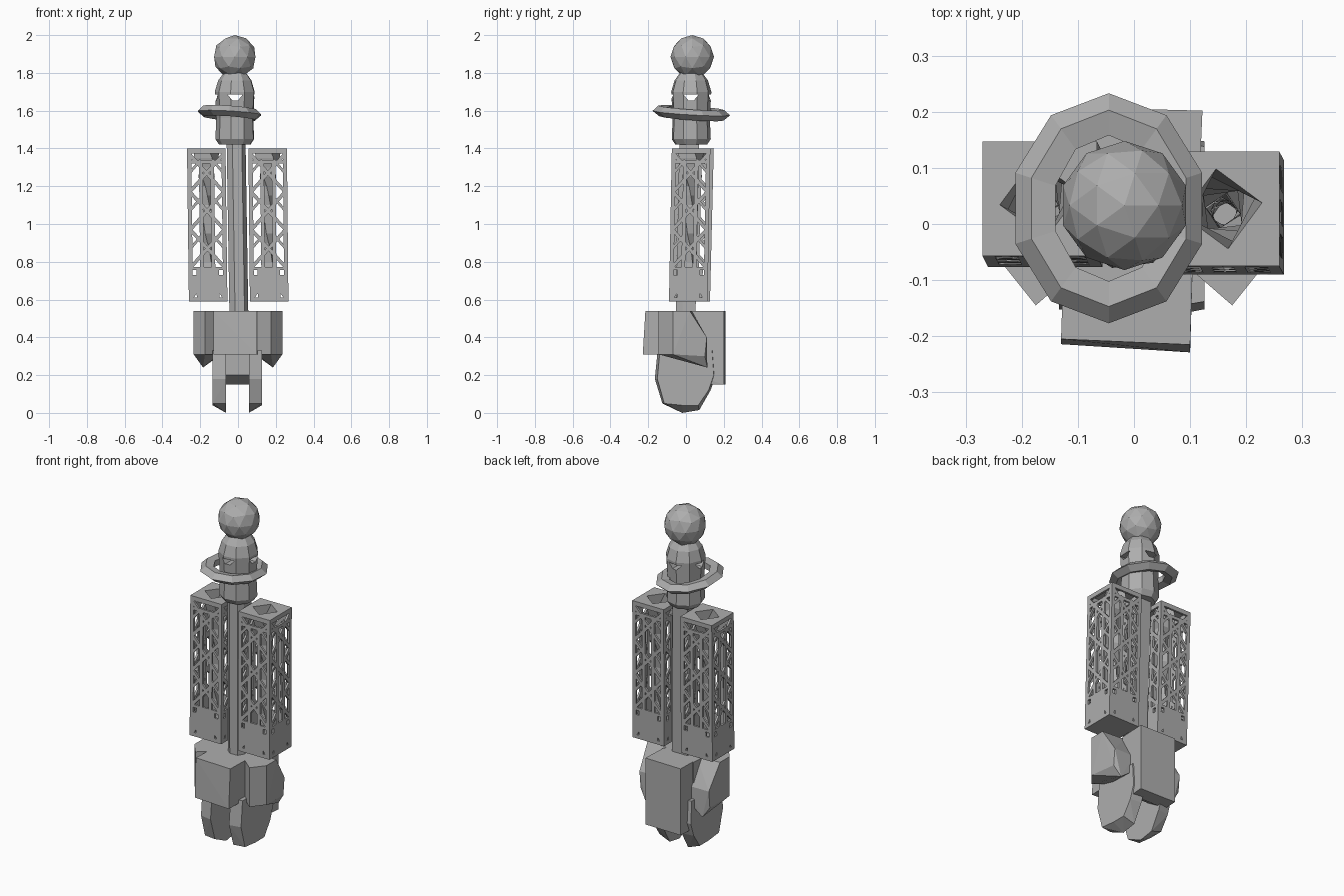
import bpy, bmesh, math
from mathutils import Vector, Matrix

cube = bpy.data.objects.get("Cube")
if cube:
    bpy.data.objects.remove(cube, do_unlink=True)

grey = bpy.data.materials.new("plain_grey")
grey.use_nodes = True
grey.diffuse_color = (0.42, 0.42, 0.42, 1)
grey.node_tree.nodes["Principled BSDF"].inputs["Base Color"].default_value = (0.42, 0.42, 0.42, 1)


def finish(bm, name):
    bmesh.ops.recalc_face_normals(bm, faces=bm.faces[:])
    mesh = bpy.data.meshes.new(name)
    bm.to_mesh(mesh)
    bm.free()
    mesh.materials.append(grey)
    obj = bpy.data.objects.new(name, mesh)
    bpy.context.scene.collection.objects.link(obj)
    return obj


def hull(name, points):
    """Convex solid wrapped around a few corner points."""
    bm = bmesh.new()
    verts = [bm.verts.new(p) for p in points]
    out = bmesh.ops.convex_hull(bm, input=verts)
    loose = {v for v in out["geom_interior"] + out["geom_unused"] if isinstance(v, bmesh.types.BMVert)}
    bmesh.ops.delete(bm, geom=list(loose), context="VERTS")
    bmesh.ops.dissolve_limit(bm, angle_limit=0.02, verts=bm.verts[:], edges=bm.edges[:])
    return finish(bm, name)


def loft(bm, loops, closed=False, cap=False):
    """Skin between equal-length vertex loops."""
    rows = [[bm.verts.new(p) for p in loop] for loop in loops]
    pairs = list(zip(rows, rows[1:])) + ([(rows[-1], rows[0])] if closed else [])
    for a, b in pairs:
        for i in range(len(a)):
            j = (i + 1) % len(a)
            bm.faces.new((a[i], a[j], b[j], b[i]))
    if cap:
        bm.faces.new(rows[0])
        bm.faces.new(rows[-1])


def circle(n, r, z, turn=0.0, center=(0, 0)):
    return [(center[0] + r * math.cos(turn + math.tau * i / n),
             center[1] + r * math.sin(turn + math.tau * i / n), z) for i in range(n)]


# Ball on top
bm = bmesh.new()
bmesh.ops.create_icosphere(bm, subdivisions=2, radius=0.115,
                           matrix=Matrix.Translation((-0.017, 0.033, 1.885)))
finish(bm, "top_ball")

# Neck with openings cut through it
axis = (-0.015, 0.027)
bm = bmesh.new()
profile = [(0.085, 1.42), (0.105, 1.45), (0.1, 1.56), (0.108, 1.7), (0.09, 1.76), (0.06, 1.8)]
loft(bm, [circle(9, r, z, 0.3, axis) for r, z in profile], cap=True)
neck = finish(bm, "neck")

bm = bmesh.new()
for direction in (Vector((1, 0, 0)), Vector((0, 1, 0))):
    mid = Vector((*axis, 0))
    across = Vector((direction.y, direction.x, 0))
    shape = [(-0.04, 1.685), (0.04, 1.685), (0.015, 1.655), (-0.015, 1.655)]
    loft(bm, [[mid + direction * s + across * u + Vector((0, 0, z)) for u, z in shape]
              for s in (-0.2, 0.2)], cap=True)
cutter = finish(bm, "neck_cutter")
cutter.hide_render = True
cutter.hide_viewport = True
cutter.display_type = "WIRE"
cut = neck.modifiers.new("openings", "BOOLEAN")
cut.operation = "DIFFERENCE"
cut.object = cutter
cut.use_self = True

# Tilted collar ring
bm = bmesh.new()
section = [(0.045, 0.0), (0.015, 0.028), (-0.03, 0.02), (-0.03, -0.015), (0.01, -0.028)]
loops = []
for i in range(10):
    a = math.tau * i / 10 + math.pi / 2
    c, s = math.cos(a), math.sin(a)
    loops.append([(-0.045 + (0.13 + dr) * c, 0.028 + (0.16 + dr) * s,
                   1.587 - 0.01 * c - 0.012 * s + dz) for dr, dz in section])
loft(bm, loops, closed=True)
finish(bm, "collar_ring")

# Central mast, leaning slightly
hull("mast", [(x + lean, y + rise, z) for z, lean, rise in ((0.5, 0.005, 0.0), (1.43, -0.01, 0.02))
              for x, y in ((-0.05, -0.03), (-0.02, -0.055), (0.03, -0.055), (0.05, -0.02),
                           (0.05, 0.05), (-0.05, 0.05))])

# Lattice towers either side of the mast
HALF, TALL, THICK = 0.102, 0.81, 0.012


def bar(bm, face, p, q, width):
    """Flat strut from p to q in one wall of the tower."""
    p, q = Vector(p), Vector(q)
    d = (q - p).normalized() * width / 2
    n = Vector((-d.y, d.x))
    turn = Matrix.Rotation(face * math.pi / 2, 3, "Z")
    quad = [p + n, q + n, q - n, p - n]
    loft(bm, [[turn @ Vector((max(-HALF, min(HALF, c.x)), -depth, c.y)) for c in quad]
              for depth in (HALF, HALF - THICK)], cap=True)


def tower(name, bottom, top):
    bm = bmesh.new()
    for face in range(4):
        for side in (-1, 1):
            bar(bm, face, (side * 0.091, 0), (side * 0.091, TALL), 0.022)
            bar(bm, face, (side * 0.03, 0.17), (side * 0.03, 0.74), 0.02)
            bar(bm, face, (side * 0.09, 0.02), (side * 0.04, 0.1), 0.025)
            # Long crossed braces in each bay
            for bay in range(3):
                low = 0.18 + bay * 0.2
                bar(bm, face, (side * 0.09, low), (-side * 0.09, low + 0.2), 0.018)
            for z in (0.28, 0.48, 0.68):
                bar(bm, face, (side * 0.09, z), (side * 0.03, z + 0.07), 0.014)
        # Bottom plate, rails and top rail
        bar(bm, face, (0, 0.0), (0, 0.18), 0.12)
        for z, w in ((0.011, 0.022), (0.09, 0.1), (0.175, 0.016), (0.74, 0.018), (0.797, 0.026)):
            bar(bm, face, (-HALF, z), (HALF, z), w)
    # Floor, roof with a square opening, and a twisted core below it
    loft(bm, [circle(4, HALF * math.sqrt(2), z, math.pi / 4) for z in (0, 0.01)], cap=True)
    corners = circle(4, HALF * math.sqrt(2), TALL, math.pi / 4)
    hole = circle(4, 0.072, TALL, 0.15)
    o = [bm.verts.new(p) for p in corners]
    h = [bm.verts.new(p) for p in hole]
    for i in range(4):
        bm.faces.new((h[i], o[i], h[(i + 1) % 4]))
        bm.faces.new((o[i - 1], o[i], h[i]))
    core = [circle(4, 0.072 - 0.01 * min(i, 4) + 0.008 * (i % 2), TALL - 0.05 * i, 0.15 + 0.3 * i)
            for i in range(17)]
    loft(bm, core)
    # Lean the tower from its bottom centre to its top centre
    a, b = Vector((*bottom, 0.59)), Vector((*top, 0.59))
    for v in bm.verts:
        v.co += a.lerp(b, v.co.z / TALL)
    return finish(bm, name)


tower("right_lattice_tower", (-0.158, 0.025), (-0.168, 0.045))
tower("left_lattice_tower", (0.165, 0.012), (0.157, 0.027))

# Base blocks
hull("front_block", [(x, y, z) for z in (0.31, 0.54)
                     for x, y in ((-0.13, -0.205 - (0.54 - z) * 0.04), (0.1, -0.215 - (0.54 - z) * 0.06),
                                  (0.11, 0.1), (-0.12, 0.1))])
hull("back_block", [(x, y, z) for x, y in ((-0.11, 0.208), (0.122, 0.202)) for z in (0.15, 0.54)]
     + [(x, y, z) for x in (-0.115, 0.115) for y, z in ((0.04, 0.54), (0.04, 0.2), (0.12, 0.15))])

for side, label in ((-1, "right"), (1, "left")):
    # Side pods with a pointed prow and a low rear tip
    pod = [(x, y, z) for x, y in ((0.175, -0.145), (0.1, -0.08), (0.235, -0.07)) for z in (0.31, 0.54)]
    pod += [(0.235, 0.02, 0.54), (0.09, 0.03, 0.54), (0.225, 0.11, 0.4), (0.09, 0.11, 0.4),
            (0.185, 0.113, 0.24), (0.225, 0.1, 0.3), (0.09, 0.11, 0.31)]
    hull(label + "_side_pod", [(side * x, y, z) for x, y, z in pod])
    # Flat legs
    outline = [(-0.15, 0.33), (-0.165, 0.18), (-0.125, 0.05), (-0.02, 0.0),
               (0.07, 0.015), (0.13, 0.12), (0.16, 0.2), (0.15, 0.33)]
    leg = [(side * 0.06 - 0.003, y, z) for y, z in outline]
    leg += [(side * 0.13 - 0.004, y * 0.92, max(z, 0.04)) for y, z in outline]
    hull(label + "_leg", leg)
